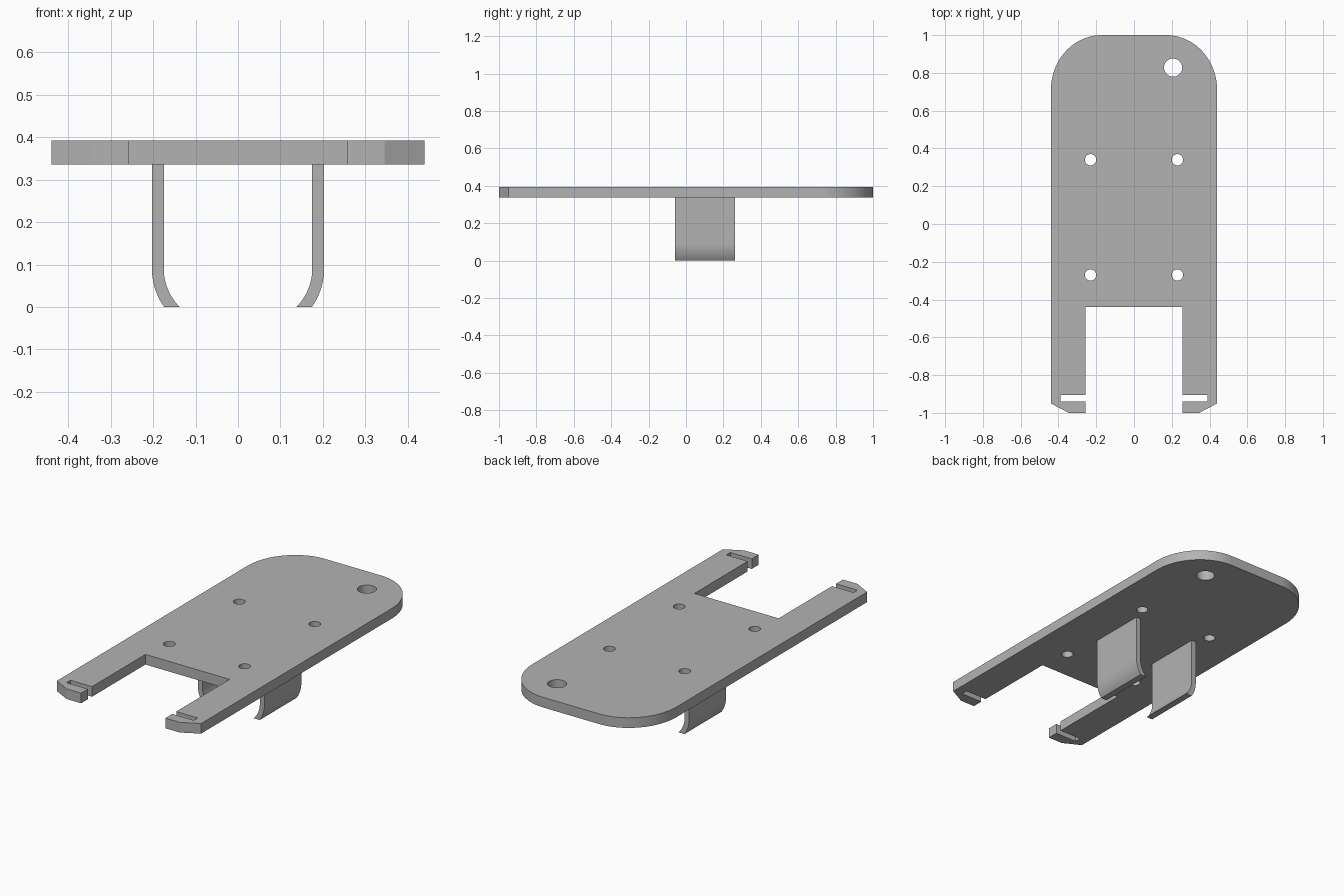
import bpy, bmesh
from math import sin, cos, pi, sqrt, asin
from mathutils import Matrix

if "Cube" in bpy.data.objects:
    bpy.data.objects.remove(bpy.data.objects["Cube"], do_unlink=True)

GREY = (0.45, 0.45, 0.45, 1)
mat = bpy.data.materials.new("plain grey")
mat.use_nodes = True
mat.diffuse_color = GREY
mat.node_tree.nodes["Principled BSDF"].inputs["Base Color"].default_value = GREY

PLATE_BOTTOM, PLATE_TOP = 0.336, 0.392


def arc(cx, cy, rx, ry, start, end, steps):
    """Points along an elliptical arc."""
    angles = [start + (end - start) * i / steps for i in range(steps + 1)]
    return [(cx + rx * cos(a), cy + ry * sin(a)) for a in angles]


def extrude_outline(name, loops, depth, matrix):
    """Fill closed loops (inner loops become holes), extrude by depth, and place."""
    curve = bpy.data.curves.new(name + " outline", "CURVE")
    curve.dimensions = "2D"
    curve.fill_mode = "BOTH"
    curve.extrude = depth / 2
    for loop in loops:
        spline = curve.splines.new("POLY")
        spline.points.add(len(loop) - 1)
        spline.use_cyclic_u = True
        for point, (x, y) in zip(spline.points, loop):
            point.co = (x, y, 0, 1)
    helper = bpy.data.objects.new(name + " helper", curve)
    bpy.context.collection.objects.link(helper)
    bpy.context.view_layer.update()
    graph = bpy.context.evaluated_depsgraph_get()
    mesh = bpy.data.meshes.new_from_object(helper.evaluated_get(graph))
    bpy.data.objects.remove(helper, do_unlink=True)
    bpy.data.curves.remove(curve)

    bm = bmesh.new()
    bm.from_mesh(mesh)
    bmesh.ops.remove_doubles(bm, verts=bm.verts, dist=1e-5)
    bmesh.ops.transform(bm, matrix=matrix, verts=bm.verts)
    bmesh.ops.recalc_face_normals(bm, faces=bm.faces)
    bm.to_mesh(mesh)
    bm.free()
    mesh.name = name
    mesh.materials.clear()
    mesh.materials.append(mat)

    obj = bpy.data.objects.new(name, mesh)
    bpy.context.collection.objects.link(obj)
    bpy.ops.object.select_all(action="DESELECT")
    obj.select_set(True)
    bpy.context.view_layer.objects.active = obj
    bpy.ops.object.shade_smooth_by_angle(angle=pi / 9)
    return obj


# Plate: rounded back, two front prongs with chamfered tips and strap slots
half = arc(0.17, 0.71, 0.27, 0.29, pi / 2, 0, 24)
half += [(0.44, -0.95), (0.345, -1), (0.257, -1), (0.257, -0.94),
         (0.388, -0.94), (0.388, -0.905), (0.257, -0.905), (0.257, -0.44)]
outline = half + [(-x, y) for x, y in reversed(half)]

# Four screw holes and one larger hanging hole
holes = [arc(x, y, 0.03, 0.03, 0, 2 * pi, 32)[:-1]
         for x in (-0.23, 0.23) for y in (-0.27, 0.34)]
holes.append(arc(0.207, 0.828, 0.048, 0.048, 0, 2 * pi, 40)[:-1])
extrude_outline("plate", [outline] + holes, PLATE_TOP - PLATE_BOTTOM,
                Matrix.Translation((0, 0, (PLATE_TOP + PLATE_BOTTOM) / 2)))

# Spring clips: straight arms whose lower ends curl inward to a flat cut
BEND_X, BEND_Z = 0.048, 0.09
OUTER, INNER = 0.155, 0.127
CLIP_FRONT, CLIP_BACK = -0.06, 0.262
profile = [(BEND_X + OUTER, PLATE_BOTTOM)]
profile += arc(BEND_X, BEND_Z, OUTER, OUTER, 0, -asin(BEND_Z / OUTER), 12)
profile += arc(BEND_X, BEND_Z, INNER, INNER, -asin(BEND_Z / INNER), 0, 12)
profile += [(BEND_X + INNER, PLATE_BOTTOM)]
stand = (Matrix.Translation((0, (CLIP_FRONT + CLIP_BACK) / 2, 0))
         @ Matrix.Rotation(pi / 2, 4, "X"))
for name, side in (("left_clip", 1), ("right_clip", -1)):
    extrude_outline(name, [[(side * x, z) for x, z in profile]],
                    CLIP_BACK - CLIP_FRONT, stand)
